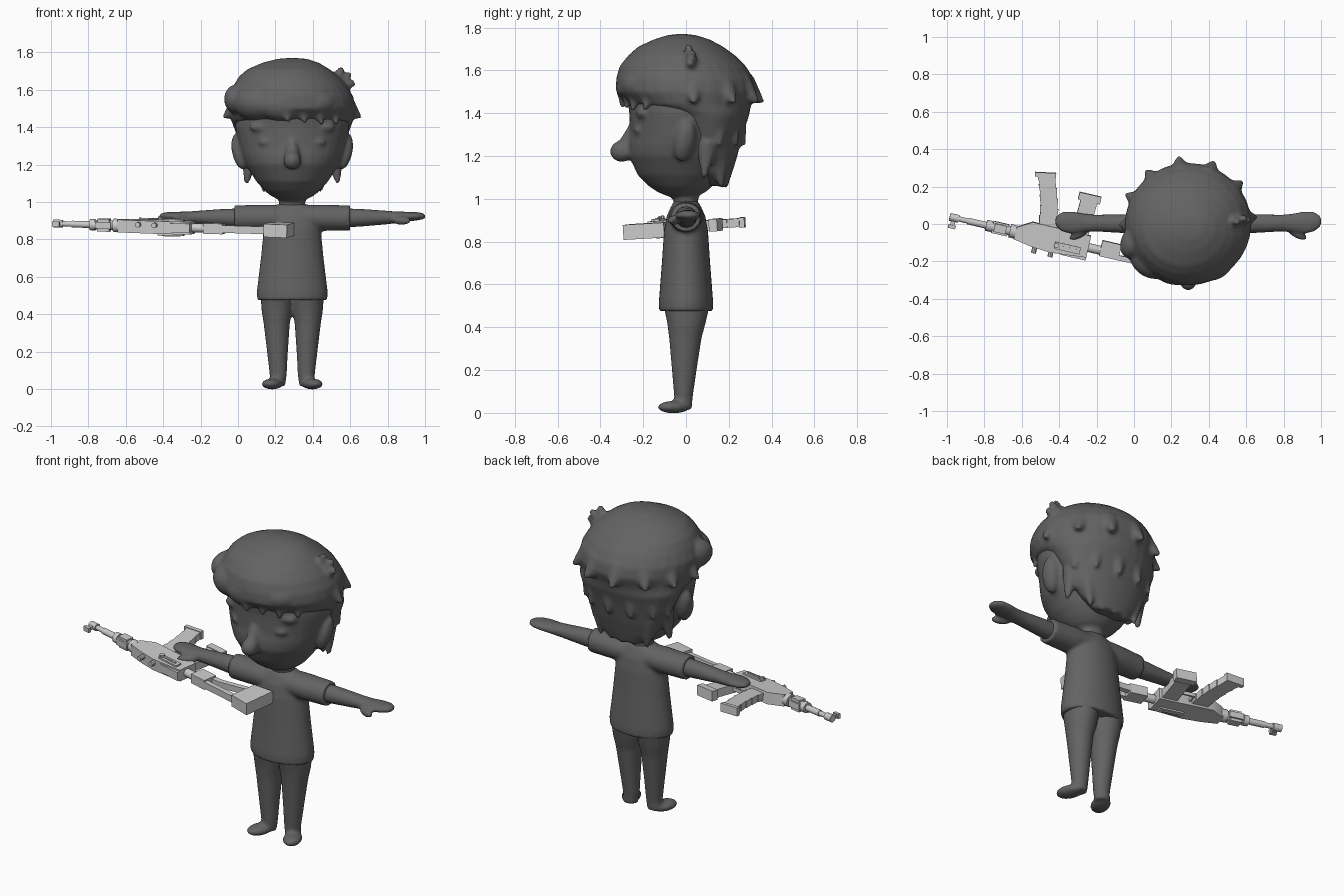
import bpy, bmesh, math
from mathutils import Matrix, Vector, Euler

CX = 0.29  # centre line of the figure


def material(name, v):
    m = bpy.data.materials.new(name)
    m.diffuse_color = (v, v, v, 1)
    return m


DARK = material("dark_grey", 0.125)
LIGHT = material("light_grey", 0.6)


def loft(bm, rings, axis="z", n=32):
    """Skin of ellipses: (t, a, b, ra, rb) along z or x."""
    rows = []
    for t, a, b, ra, rb in rings:
        row = []
        for i in range(n):
            w = 2 * math.pi * i / n
            p, q = a + ra * math.cos(w), b + rb * math.sin(w)
            row.append(bm.verts.new((p, q, t) if axis == "z" else (t, p, q)))
        rows.append(row)
    for r0, r1 in zip(rows, rows[1:]):
        for i in range(n):
            j = (i + 1) % n
            bm.faces.new((r0[i], r0[j], r1[j], r1[i]))
    bm.faces.new(rows[0][::-1])
    bm.faces.new(rows[-1])


def blob(bm, c, r, rot=(0, 0, 0)):
    m = (Matrix.Translation(c) @ Euler([math.radians(k) for k in rot]).to_matrix().to_4x4()
         @ Matrix.Diagonal((*r, 1)))
    bmesh.ops.create_uvsphere(bm, u_segments=24, v_segments=14, radius=1, matrix=m)


def horn(bm, a, b, r1, r2=0.008, n=16):
    a, b = Vector(a), Vector(b)
    d = b - a
    m = Matrix.Translation((a + b) / 2) @ d.to_track_quat("Z", "Y").to_matrix().to_4x4()
    bmesh.ops.create_cone(bm, cap_ends=True, segments=n, radius1=r1, radius2=r2,
                          depth=d.length, matrix=m)


def prism(bm, pts, w0, w1):
    lo = [bm.verts.new((u, v, w0)) for u, v in pts]
    hi = [bm.verts.new((u, v, w1)) for u, v in pts]
    bm.faces.new(lo[::-1])
    bm.faces.new(hi)
    for i in range(len(pts)):
        j = (i + 1) % len(pts)
        bm.faces.new((lo[i], lo[j], hi[j], hi[i]))


def box(bm, u0, u1, v0, v1, w):
    prism(bm, [(u0, v0), (u1, v0), (u1, v1), (u0, v1)], -w, w)


def finish(name, bm, mat, voxel=0, smooth=6, matrix=None):
    bmesh.ops.recalc_face_normals(bm, faces=bm.faces)
    me = bpy.data.meshes.new(name)
    bm.to_mesh(me)
    bm.free()
    me.materials.append(mat)
    ob = bpy.data.objects.new(name, me)
    bpy.context.collection.objects.link(ob)
    if matrix:
        ob.matrix_world = matrix
    if voxel:  # fuse the lumps into one soft skin
        r = ob.modifiers.new("fuse", "REMESH")
        r.mode, r.voxel_size, r.use_smooth_shade = "VOXEL", voxel, True
        s = ob.modifiers.new("soften", "SMOOTH")
        s.factor, s.iterations = 0.5, smooth
    else:
        bpy.ops.object.select_all(action="DESELECT")
        bpy.context.view_layer.objects.active = ob
        ob.select_set(True)
        bpy.ops.object.shade_smooth_by_angle(angle=math.radians(35))
    return ob


# legs and feet
bm = bmesh.new()
for s in (-1, 1):
    loft(bm, [(z, CX + s * d, cy, rx, ry) for z, d, cy, rx, ry in (
        (0.015, 0.08, -0.012, 0.042, 0.04), (0.07, 0.075, -0.012, 0.045, 0.043),
        (0.2, 0.079, -0.008, 0.056, 0.058), (0.35, 0.083, -0.003, 0.07, 0.076),
        (0.42, 0.082, 0.002, 0.082, 0.09), (0.51, 0.08, 0.003, 0.09, 0.11))])
    blob(bm, (CX + s * 0.107, -0.058, 0.027), (0.052, 0.078, 0.029), (0, 0, s * 22))
finish("legs", bm, DARK, 0.01, 5)

# shirt with short sleeves
bm = bmesh.new()
loft(bm, [(z, CX, 0, rx, ry) for z, rx, ry in (
    (0.475, 0.188, 0.126), (0.52, 0.19, 0.127), (0.7, 0.168, 0.113), (0.85, 0.153, 0.103),
    (0.92, 0.145, 0.09), (0.965, 0.125, 0.07), (0.99, 0.07, 0.055))])
for s in (-1, 1):
    loft(bm, [(CX + s * d, 0, z, ry, rz) for d, z, ry, rz in (
        (0.02, 0.92, 0.08, 0.064), (0.15, 0.916, 0.08, 0.07), (0.31, 0.914, 0.07, 0.068))], "x")
finish("shirt", bm, DARK, 0.01, 4)

# arms and hands
bm = bmesh.new()
for s in (-1, 1):
    loft(bm, [(CX + s * d, y, z, ry, rz) for d, y, z, ry, rz in (
        (0.25, 0, 0.914, 0.052, 0.052), (0.36, 0.002, 0.916, 0.05, 0.048),
        (0.5, 0.005, 0.917, 0.045, 0.037), (0.56, 0.006, 0.918, 0.05, 0.031),
        (0.62, 0.008, 0.922, 0.06, 0.026), (0.67, 0.012, 0.924, 0.054, 0.022),
        (0.7, 0.014, 0.924, 0.035, 0.016), (0.712, 0.014, 0.924, 0.015, 0.008))], "x")
    blob(bm, (CX + s * 0.585, -0.055, 0.9), (0.055, 0.022, 0.022), (0, 0, -s * 25))
finish("arms", bm, DARK, 0.009, 4)

# neck, face, nose, ears
bm = bmesh.new()
loft(bm, [(0.94, CX, 0, 0.07, 0.058), (1.08, CX, 0, 0.07, 0.056)])
loft(bm, [(z, CX, cy, rx, ry) for z, cy, rx, ry in (
    (1.005, -0.015, 0.05, 0.05), (1.03, -0.02, 0.11, 0.11), (1.06, -0.025, 0.148, 0.15),
    (1.11, -0.03, 0.192, 0.195), (1.2, -0.03, 0.25, 0.237), (1.25, -0.025, 0.27, 0.245),
    (1.3, -0.02, 0.284, 0.243), (1.4, -0.015, 0.305, 0.25), (1.5, -0.01, 0.3, 0.27),
    (1.6, 0, 0.22, 0.22))])
blob(bm, (CX, -0.3, 1.222), (0.047, 0.055, 0.05))
horn(bm, (CX, -0.29, 1.22), (CX, -0.245, 1.34), 0.046, 0.022)
for s in (-1, 1):
    blob(bm, (CX + s * 0.28, -0.005, 1.27), (0.042, 0.05, 0.1), (-8, s * 14, s * 15))
    blob(bm, (CX + s * 0.13, -0.215, 1.32), (0.05, 0.03, 0.025))
    blob(bm, (CX + s * 0.15, -0.2, 1.4), (0.08, 0.035, 0.03))
finish("head", bm, DARK, 0.011, 5)

# hair: main cap reaching down to the nape
bm = bmesh.new()
loft(bm, [(z, CX + dx, cy, rx, ry) for z, dx, cy, rx, ry in (
    (1.06, 0, 0.15, 0.11, 0.045), (1.12, 0, 0.14, 0.18, 0.075), (1.2, 0, 0.125, 0.23, 0.115),
    (1.3, 0, 0.11, 0.275, 0.155), (1.39, 0, 0.09, 0.31, 0.205), (1.44, 0, 0.02, 0.328, 0.285),
    (1.5, 0, 0.0, 0.338, 0.328), (1.56, -0.005, -0.005, 0.333, 0.322),
    (1.62, -0.01, -0.015, 0.305, 0.295), (1.67, -0.018, -0.02, 0.268, 0.25),
    (1.71, -0.02, -0.025, 0.22, 0.2), (1.745, -0.008, -0.02, 0.15, 0.13),
    (1.765, 0, -0.02, 0.08, 0.065), (1.77, 0, -0.02, 0.02, 0.02))])
# swept fringe
for c, r, rot in (((0.0, -0.09, 1.55), (0.068, 0.1, 0.082), (0, 0, -25)),
                  ((0.1, -0.18, 1.53), (0.13, 0.11, 0.095), (0, 0, -30)),
                  ((0.24, -0.24, 1.52), (0.14, 0.088, 0.09), (0, 0, 0)),
                  ((0.42, -0.2, 1.53), (0.12, 0.1, 0.08), (0, 0, 28))):
    blob(bm, c, r, rot)
for x, y, z in ((0.36, -0.28, 1.42), (0.45, -0.25, 1.41), (0.53, -0.19, 1.41), (0.27, -0.3, 1.425)):
    horn(bm, (x - 0.03, y + 0.02, 1.53), (x, y, z), 0.05)
# pointed locks round the back, in two rows, and on the nape
for deg in (5, 38, 68, 98, 128, 155, 182):
    a = math.radians(deg)
    c, s = math.cos(a), math.sin(a)
    horn(bm, (CX + 0.27 * c, 0.27 * s, 1.52), (CX + 0.37 * c, 0.01 + 0.355 * s, 1.45), 0.075)
for deg in (22, 52, 83, 113, 143, 168):
    a = math.radians(deg)
    c, s = math.cos(a), math.sin(a)
    horn(bm, (CX + 0.23 * c, 0.09 + 0.13 * s, 1.36), (CX + 0.28 * c, 0.09 + 0.185 * s, 1.25), 0.07)
for k in (-2, -1, 0, 1, 2):
    horn(bm, (CX + 0.08 * k, 0.15, 1.22), (CX + 0.075 * k, 0.19 - 0.012 * abs(k), 1.05), 0.06)
for s in (-1, 1):  # locks behind the ears
    horn(bm, (CX + s * 0.22, 0.1, 1.26), (CX + s * 0.245, 0.085, 1.1), 0.055, 0.012)
# loose tuft on the side of the crown
horn(bm, (0.52, 0.02, 1.6), (0.625, 0.02, 1.64), 0.045, 0.014)
horn(bm, (0.52, 0.02, 1.63), (0.555, 0.01, 1.72), 0.04, 0.014)
horn(bm, (0.54, 0.02, 1.62), (0.6, 0.03, 1.69), 0.04, 0.014)
finish("hair", bm, DARK, 0.011, 4)

# rifle frame: u from muzzle to butt, v towards the grip, w up
U = Vector((0.974, -0.225, -0.031)).normalized()
V = Vector((0.225, 0.974, 0.0565))
V = (V - U * V.dot(U)).normalized()
W = U.cross(V)
G = Matrix.Translation((-0.983, 0.05, 0.886)) @ Matrix((U, V, W)).transposed().to_4x4()


def gun(name, bm):
    finish(name, bm, LIGHT, matrix=G)


# barrel, collars and front sight
bm = bmesh.new()
for u0, u1, r in ((0, 0.05, 0.021), (0.04, 0.23, 0.014), (0.1, 0.2, 0.018),
                  (0.2, 0.23, 0.03), (0.23, 0.33, 0.026), (0.33, 0.37, 0.036)):
    horn(bm, (u0, -0.012, 0), (u1, -0.012, 0), r, r, 12)
box(bm, 0.012, 0.035, -0.065, -0.02, 0.009)
box(bm, 0.004, 0.043, -0.07, -0.052, 0.014)
gun("barrel", bm)

# handguard plates
bm = bmesh.new()
box(bm, 0.235, 0.32, -0.045, 0.02, 0.018)
box(bm, 0.245, 0.31, -0.035, 0.01, 0.034)
gun("handguard", bm)

# receiver body with raised panels and knobs
bm = bmesh.new()
prism(bm, [(0.36, 0.015), (0.36, -0.05), (0.456, -0.067), (0.565, -0.076), (0.76, -0.058),
           (0.76, 0.06), (0.44, 0.062)], -0.034, 0.034)
gun("receiver", bm)
bm = bmesh.new()
box(bm, 0.58, 0.72, -0.05, -0.012, 0.043)
box(bm, 0.6, 0.7, -0.036, -0.026, 0.048)
box(bm, 0.62, 0.76, -0.075, -0.045, 0.025)
for u in (0.48, 0.57):
    horn(bm, (u, -0.06, 0.012), (u, -0.1, 0.012), 0.014, 0.014, 10)
horn(bm, (0.59, -0.03, 0.03), (0.59, -0.03, 0.055), 0.014, 0.014, 10)
gun("receiver_details", bm)

# curved ribbed magazine
bm = bmesh.new()
N = 5
for i in range(N):
    def at(t):
        return 0.522 - 0.018 * t - 0.052 * t * t, 0.05 + 0.27 * t
    (ua, va), (ub, vb) = at(i / N), at((i + 1) / N)
    h = 0.045
    prism(bm, [(ua - h, va), (ua + h, va), (ub + h + 0.006, vb), (ub - h - 0.006, vb)],
          -0.02, 0.02)
prism(bm, [(0.395, 0.302), (0.506, 0.322), (0.502, 0.345), (0.391, 0.325)], -0.024, 0.024)
gun("magazine", bm)

# pistol grip with end cap, trigger guard
bm = bmesh.new()
prism(bm, [(0.655, 0.05), (0.745, 0.05), (0.752, 0.25), (0.662, 0.25)], -0.024, 0.024)
box(bm, 0.647, 0.767, 0.235, 0.275, 0.029)
box(bm, 0.575, 0.66, 0.105, 0.115, 0.01)
box(bm, 0.575, 0.585, 0.05, 0.115, 0.01)
gun("grip", bm)

# skeleton stock: neck, block, two rails, butt
bm = bmesh.new()
horn(bm, (0.74, -0.005, 0), (0.86, -0.005, 0), 0.024, 0.024, 12)
box(bm, 0.825, 0.93, -0.035, 0.05, 0.028)
box(bm, 0.92, 1.2, -0.035, -0.008, 0.02)
prism(bm, [(0.92, 0.02), (0.98, 0.025), (1.18, 0.085), (1.18, 0.115), (0.98, 0.055), (0.92, 0.05)],
      -0.018, 0.018)
prism(bm, [(1.16, -0.045), (1.29, -0.055), (1.285, 0.14), (1.16, 0.12)], -0.035, 0.035)
gun("stock", bm)
